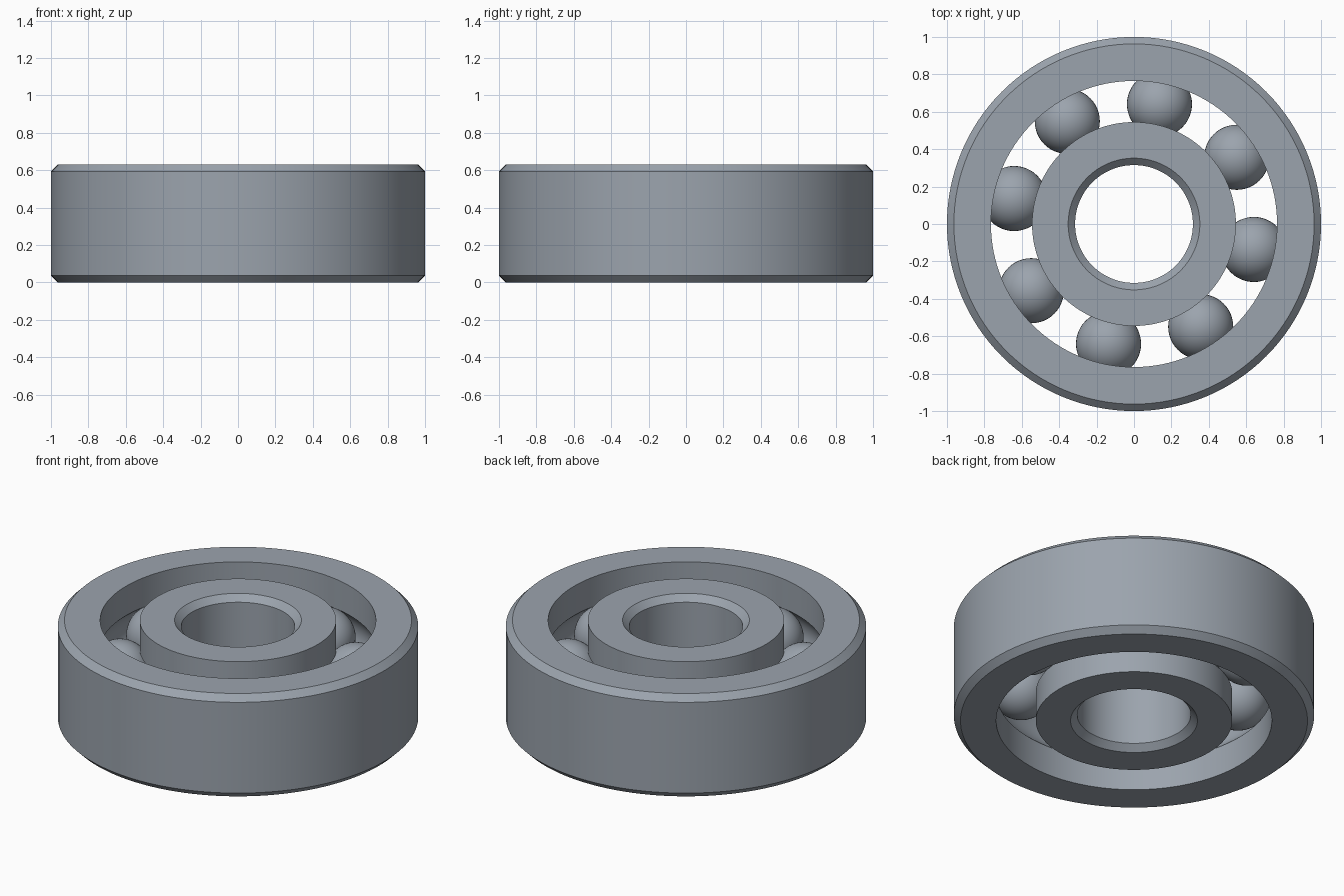
import bpy, bmesh, math
from mathutils import Vector

cube = bpy.data.objects.get("Cube")
if cube:
    bpy.data.objects.remove(cube, do_unlink=True)

HEIGHT, CHAMFER = 0.63, 0.037
MID = HEIGHT / 2
BORE, INNER_LIP, OUTER_LIP, RIM = 0.315, 0.545, 0.765, 1.0
PITCH, BALL_R, BALLS = 0.655, 0.174, 8
SEGMENTS = 128

steel = bpy.data.materials.new("brushed steel")
steel.use_nodes = True
colour = (0.33, 0.37, 0.42, 1)
steel.diffuse_color = colour
steel.node_tree.nodes["Principled BSDF"].inputs["Base Color"].default_value = colour


def finish(name, bm):
    mesh = bpy.data.meshes.new(name)
    bm.to_mesh(mesh)
    bm.free()
    mesh.materials.append(steel)
    obj = bpy.data.objects.new(name, mesh)
    bpy.context.collection.objects.link(obj)
    bpy.ops.object.select_all(action="DESELECT")
    obj.select_set(True)
    bpy.context.view_layer.objects.active = obj
    bpy.ops.object.shade_smooth_by_angle(angle=math.radians(25))
    return obj


def race(name, plain, lip):
    """Ring with a chamfered plain wall and a ball groove in the lip wall."""
    side = 1 if lip > PITCH else -1
    inset = plain - side * CHAMFER
    profile = [(lip, 0), (inset, 0), (plain, CHAMFER),
               (plain, HEIGHT - CHAMFER), (inset, HEIGHT), (lip, HEIGHT)]
    # Groove follows the ball's circle
    half = math.acos(abs(lip - PITCH) / BALL_R)
    for i in range(17):
        a = half * (1 - i / 8)
        profile.append((PITCH + side * BALL_R * math.cos(a), MID + BALL_R * math.sin(a)))
    bm = bmesh.new()
    verts = [bm.verts.new((r, 0, z)) for r, z in profile]
    edges = [bm.edges.new((v, verts[i - 1])) for i, v in enumerate(verts)]
    bmesh.ops.spin(bm, geom=verts + edges, cent=(0, 0, 0), axis=(0, 0, 1),
                   angle=math.tau, steps=SEGMENTS)
    bmesh.ops.remove_doubles(bm, verts=bm.verts, dist=0.0001)
    bmesh.ops.recalc_face_normals(bm, faces=bm.faces)
    return finish(name, bm)


race("outer_race", RIM, OUTER_LIP)
race("inner_race", BORE, INNER_LIP)

# Balls evenly spaced around the groove
for i in range(BALLS):
    bm = bmesh.new()
    bmesh.ops.create_uvsphere(bm, u_segments=48, v_segments=24, radius=BALL_R)
    ball = finish(f"ball_{i + 1}", bm)
    a = math.tau * i / BALLS - math.radians(12)
    ball.location = Vector((PITCH * math.cos(a), PITCH * math.sin(a), MID))
